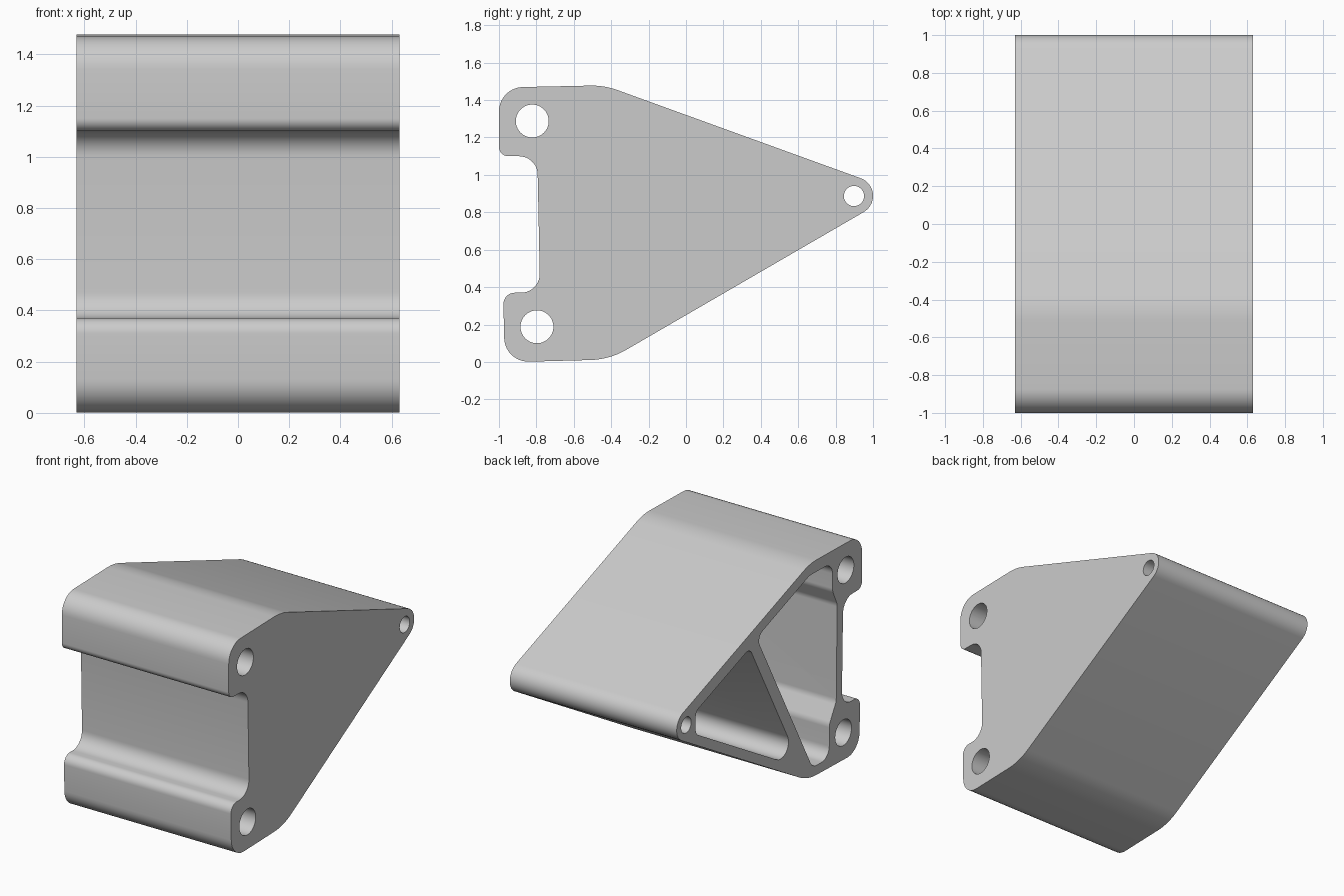
import bpy, bmesh, math
from mathutils import Vector

if "Cube" in bpy.data.objects:
    bpy.data.objects.remove(bpy.data.objects["Cube"], do_unlink=True)

HALF = 0.63       # half the width along x
END_WALL = 0.06   # thickness left behind the pockets


def rounded(corners, steps=10):
    """Turn (y, z, radius) corners into an outline with filleted corners."""
    points = []
    for i, (y, z, radius) in enumerate(corners):
        p = Vector((y, z))
        a = (Vector(corners[i - 1][:2]) - p).normalized()
        b = (Vector(corners[(i + 1) % len(corners)][:2]) - p).normalized()
        half = a.angle(b) / 2
        centre = p + (a + b).normalized() * radius / math.sin(half)
        reach = radius / math.tan(half)
        start, end = p + a * reach - centre, p + b * reach - centre
        sweep = start.angle(end)
        for k in range(steps + 1):
            t = k / steps
            arm = start * math.sin((1 - t) * sweep) + end * math.sin(t * sweep)
            points.append(centre + arm / math.sin(sweep))
    return points


def circle(y, z, radius, sides=48):
    return [Vector((y + radius * math.cos(math.tau * k / sides),
                    z + radius * math.sin(math.tau * k / sides))) for k in range(sides)]


def prism(name, outline, x0, x1):
    """Extrude a y-z outline along x."""
    bm = bmesh.new()
    face = bm.faces.new([bm.verts.new((x0, p.x, p.y)) for p in outline])
    new = bmesh.ops.extrude_face_region(bm, geom=[face])["geom"]
    bmesh.ops.translate(bm, vec=(x1 - x0, 0, 0),
                        verts=[v for v in new if isinstance(v, bmesh.types.BMVert)])
    bmesh.ops.recalc_face_normals(bm, faces=bm.faces)
    mesh = bpy.data.meshes.new(name)
    bm.to_mesh(mesh)
    bm.free()
    obj = bpy.data.objects.new(name, mesh)
    bpy.context.collection.objects.link(obj)
    return obj


# Solid bracket body
body = prism("bracket_body", rounded([
    (-1, 1.467, .13), (-.437, 1.479, .4), (1.136, .909, .1), (-.409, .013, .4),
    (-.97, -.002, .13), (-.977, .37, .06), (-.78, .37, .1),
    (-.795, 1.1, .1), (-1, 1.1, .05)]), -HALF, HALF)

# Pockets open on the -x side, closed by a thin wall on the +x side
front_pocket = rounded([
    (-.68, 1.395, .08), (-.43, 1.398, .1), (.138, 1.191, .06), (-.465, .075, .08),
    (-.645, .075, .08), (-.645, .3, .08), (-.72, .43, .08),
    (-.73, 1.09, .08), (-.68, 1.2, .08)])
rear_pocket = rounded([
    (.213, 1.148, .05), (.795, .938, .05), (.795, .785, .05), (-.339, .126, .085)])
cutters = [prism("pocket_cutter", outline, -HALF - .1, HALF - END_WALL)
           for outline in (front_pocket, rear_pocket)]

# Bolt and pivot holes run right through
for y, z, radius in ((-.822, 1.288, .088), (-.797, .188, .088), (.898, .887, .054)):
    cutters.append(prism("hole_cutter", circle(y, z, radius), -HALF - .1, HALF + .1))

bpy.context.view_layer.objects.active = body
for cutter in cutters:
    cutter.hide_render = True
    cut = body.modifiers.new("cut", "BOOLEAN")
    cut.operation = "DIFFERENCE"
    cut.solver = "EXACT"
    cut.object = cutter
    bpy.ops.object.modifier_apply(modifier=cut.name)
    bpy.data.objects.remove(cutter, do_unlink=True)

# Plain grey finish
grey = bpy.data.materials.new("plain_grey")
grey.use_nodes = True
colour = (.6, .6, .6, 1)
grey.diffuse_color = colour
grey.node_tree.nodes["Principled BSDF"].inputs["Base Color"].default_value = colour
body.data.materials.clear()
body.data.materials.append(grey)

bpy.ops.object.select_all(action="DESELECT")
body.select_set(True)
bpy.ops.object.shade_smooth_by_angle(angle=math.radians(30))
